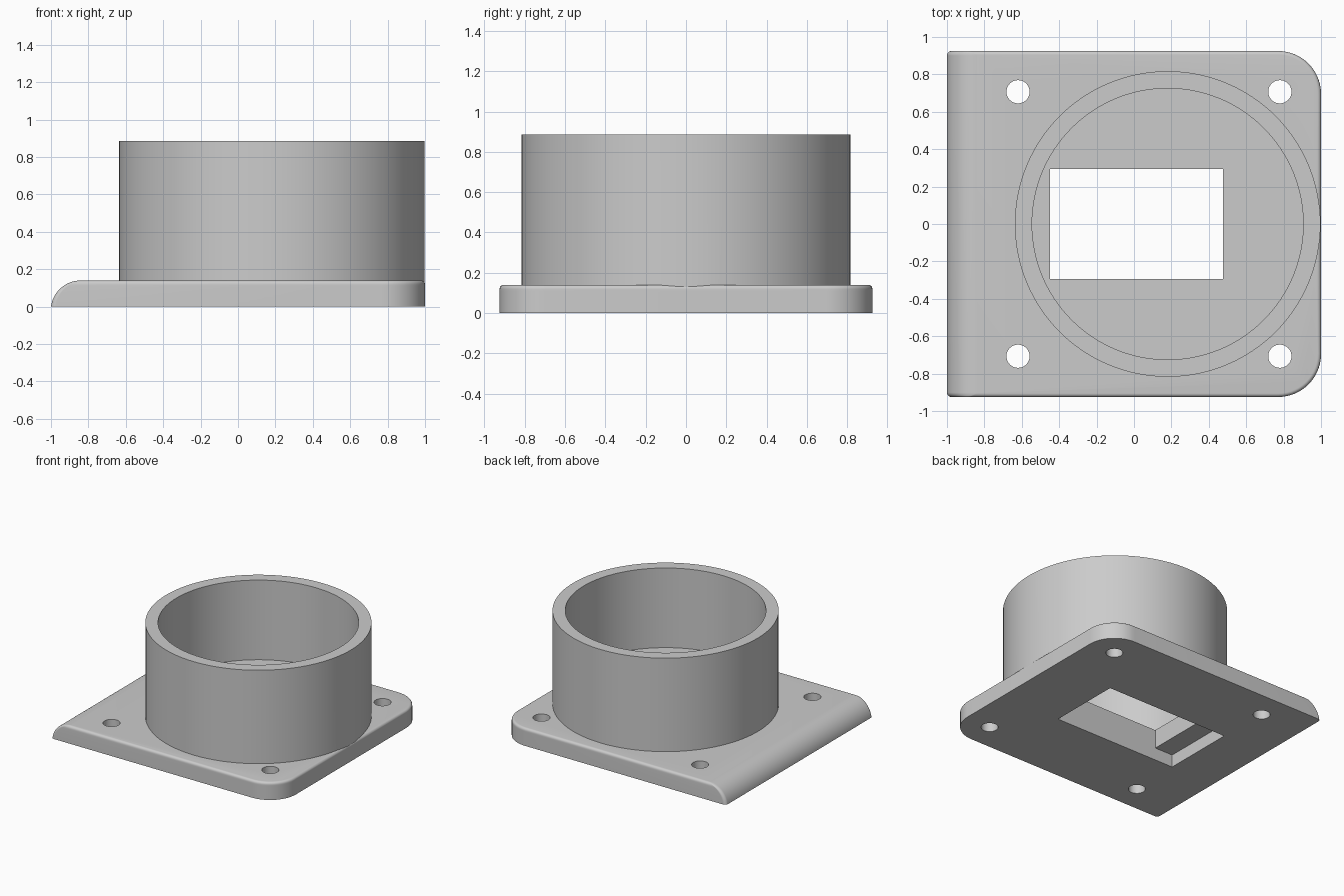
import bpy, bmesh
from math import sin, cos, pi, sqrt, radians

cube = bpy.data.objects.get("Cube")
if cube:
    bpy.data.objects.remove(cube)

# Main dimensions
HALF_Y, PLATE_H, FILLET = 0.925, 0.14, 0.02
RING_X, RING_R, BORE_R, RING_TOP, FLOOR = 0.18, 0.817, 0.725, 0.885, 0.25

grey = bpy.data.materials.new("grey plastic")
grey.use_nodes = True
colour = (0.6, 0.6, 0.6, 1)
grey.diffuse_color = colour
grey.node_tree.nodes["Principled BSDF"].inputs["Base Color"].default_value = colour


def add_object(name, bm):
    bmesh.ops.recalc_face_normals(bm, faces=bm.faces)
    mesh = bpy.data.meshes.new(name)
    bm.to_mesh(mesh)
    bm.free()
    mesh.materials.append(grey)
    obj = bpy.data.objects.new(name, mesh)
    bpy.context.collection.objects.link(obj)
    return obj


def cylinder(name, x, y, radius, z0, z1, sides):
    bm = bmesh.new()
    bmesh.ops.create_cone(bm, cap_ends=True, segments=sides, radius1=radius,
                          radius2=radius, depth=z1 - z0)
    bmesh.ops.translate(bm, verts=bm.verts, vec=(x, y, (z0 + z1) / 2))
    return add_object(name, bm)


def box(name, x0, x1, y, z0, z1):
    bm = bmesh.new()
    bmesh.ops.create_cube(bm, size=1)
    bmesh.ops.scale(bm, verts=bm.verts, vec=(x1 - x0, 2 * y, z1 - z0))
    bmesh.ops.translate(bm, verts=bm.verts, vec=((x0 + x1) / 2, 0, (z0 + z1) / 2))
    return add_object(name, bm)


def rounded_outline(x0, x1, y, r_left, r_right, steps=14):
    """Counter-clockwise rectangle with separate corner radii left and right."""
    points = []
    corners = [(x1, y, r_right, 1, 1), (x0, y, r_left, -1, 1),
               (x0, -y, r_left, -1, -1), (x1, -y, r_right, 1, -1)]
    for quarter, (cx, cy, r, sx, sy) in enumerate(corners):
        for i in range(steps + 1):
            a = (quarter + i / steps) * pi / 2
            points.append((cx - sx * r + r * cos(a), cy - sy * r + r * sin(a)))
    return points


def base_plate():
    """Stacked outlines: bullnose at the left edge, small fillet elsewhere."""
    bm = bmesh.new()
    nose, drop = 0.16, 0.02
    start = math_start = sqrt(nose ** 2 - drop ** 2)
    steps, rings = 16, []
    for i in range(steps + 1):
        z = PLATE_H * sin(i / steps * pi / 2)
        x0 = -1 + start - sqrt(max(nose ** 2 - (z + drop) ** 2, 0))
        over = max(z - (PLATE_H - FILLET), 0)
        inset = FILLET - sqrt(max(FILLET ** 2 - over ** 2, 0))
        outline = rounded_outline(x0, 1 - inset, HALF_Y - inset,
                                  0.025 - inset, 0.23 - inset)
        rings.append([bm.verts.new((x, y, z)) for x, y in outline])
    for low, high in zip(rings, rings[1:]):
        for j in range(len(low)):
            k = (j + 1) % len(low)
            bm.faces.new((low[j], low[k], high[k], high[j]))
    bm.faces.new(rings[0][::-1])
    bm.faces.new(rings[-1])
    return add_object("flanged_collar", bm)


def combine(target, tool, operation):
    tool.hide_render = True
    mod = target.modifiers.new(tool.name, "BOOLEAN")
    mod.operation, mod.solver, mod.object = operation, "EXACT", tool
    bpy.context.view_layer.objects.active = target
    bpy.ops.object.modifier_apply(modifier=mod.name)
    bpy.data.objects.remove(tool)


# Plate with the round collar on top
body = base_plate()
combine(body, cylinder("collar", RING_X, 0, RING_R, 0.05, RING_TOP, 128), "UNION")

# Collar bore, rectangular window and the shallow pocket beside it underneath
combine(body, cylinder("bore", RING_X, 0, BORE_R, FLOOR, 1.2, 128), "DIFFERENCE")
combine(body, box("window", -0.45, 0.475, 0.295, -0.2, 0.5), "DIFFERENCE")
combine(body, box("pocket", -0.61, 0.475, 0.295, -0.2, 0.1), "DIFFERENCE")

# Four screw holes
for x in (-0.62, 0.78):
    for y in (-0.707, 0.707):
        combine(body, cylinder("screw_hole", x, y, 0.062, -0.2, 0.4, 40), "DIFFERENCE")

# Smooth shading with crisp edges
bpy.ops.object.select_all(action="DESELECT")
body.select_set(True)
bpy.context.view_layer.objects.active = body
bpy.ops.object.shade_smooth_by_angle(angle=radians(30))
